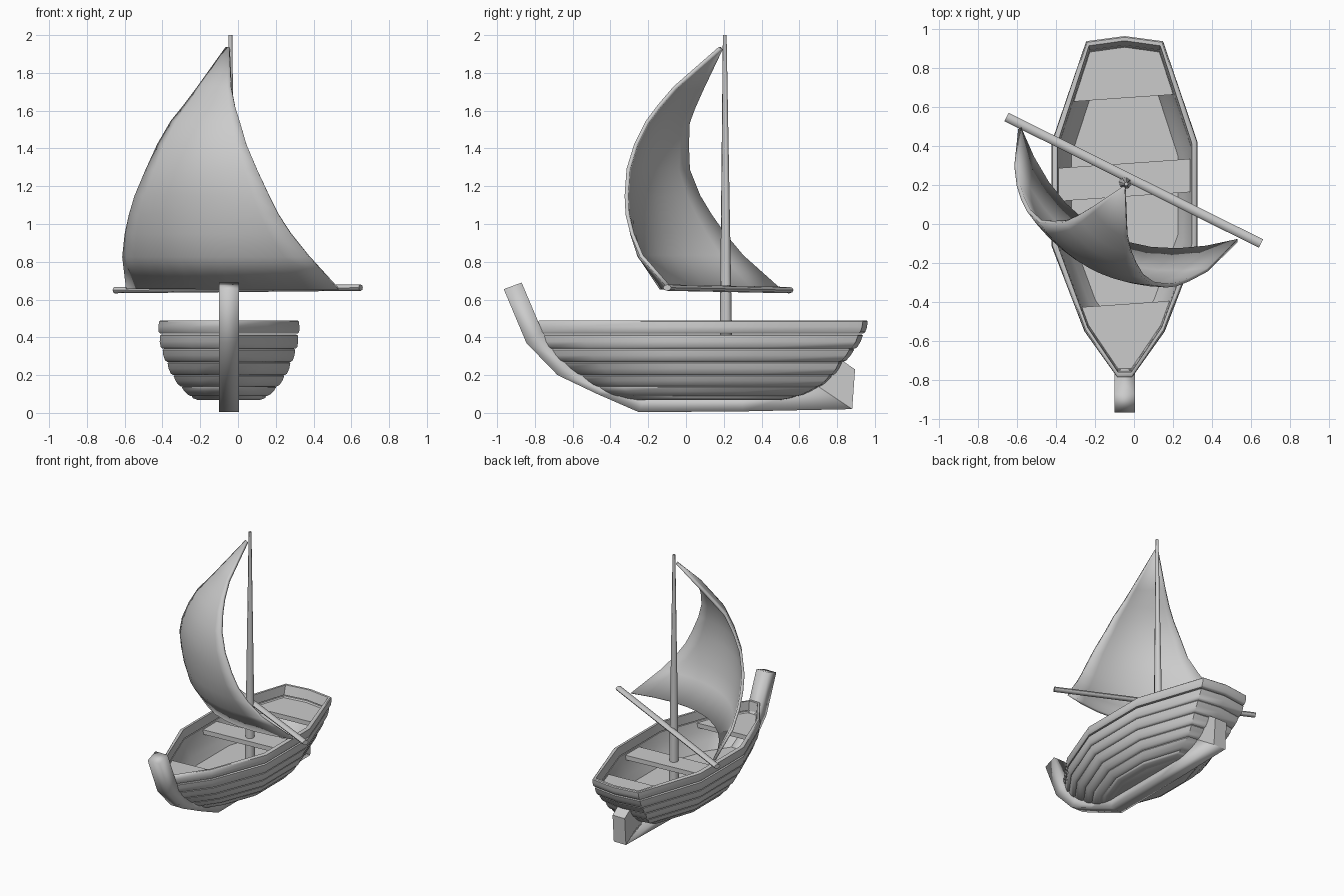
import bpy
import bmesh
from mathutils import Vector

cube = bpy.data.objects.get("Cube")
if cube:
    bpy.data.objects.remove(cube, do_unlink=True)

grey = bpy.data.materials.new("plain grey")
grey.use_nodes = True
COLOUR = (0.6, 0.6, 0.6, 1)
grey.diffuse_color = COLOUR
grey.node_tree.nodes["Principled BSDF"].inputs["Base Color"].default_value = COLOUR

CENTRE = -0.048   # the hull sits a little off the axis


def finish(name, bm, angle=0.7):
    """Turn a bmesh into a smooth-shaded grey object."""
    bmesh.ops.recalc_face_normals(bm, faces=bm.faces)
    mesh = bpy.data.meshes.new(name)
    bm.to_mesh(mesh)
    bm.free()
    mesh.materials.append(grey)
    obj = bpy.data.objects.new(name, mesh)
    bpy.context.collection.objects.link(obj)
    bpy.ops.object.select_all(action='DESELECT')
    obj.select_set(True)
    bpy.context.view_layer.objects.active = obj
    bpy.ops.object.shade_smooth_by_angle(angle=angle)
    return obj


def loft(rings, around=True, along=False, caps=False):
    """Skin a list of equal-length point rings."""
    bm = bmesh.new()
    rows = [[bm.verts.new(p) for p in ring] for ring in rings]
    count = len(rows[0])
    pairs = list(zip(rows, rows[1:]))
    if along:
        pairs.append((rows[-1], rows[0]))
    for a, b in pairs:
        for i in range(count if around else count - 1):
            j = (i + 1) % count
            bm.faces.new((a[i], a[j], b[j], b[i]))
    if caps:
        bm.faces.new(rows[0])
        bm.faces.new(rows[-1])
    return bm


# Hull levels: height, half width, bow y, stern y
LEVELS = [(0.068, 0.16, -0.3, 0.5), (0.09, 0.2, -0.41, 0.6), (0.14, 0.25, -0.5, 0.71),
          (0.2, 0.292, -0.58, 0.78), (0.27, 0.323, -0.67, 0.83), (0.34, 0.348, -0.73, 0.89),
          (0.415, 0.361, -0.77, 0.935), (0.49, 0.366, -0.78, 0.96)]
# Half outline: width fraction, length fraction
OUTLINE = [(0.1, 0), (0.55, 0.135), (1, 0.385), (1, 0.69), (0.53, 0.985), (0, 1)]


def hull_ring(z, out=0.0):
    """Plan outline of the hull at height z, pushed outwards by out."""
    lo, hi = next((a, b) for a, b in zip(LEVELS, LEVELS[1:]) if z <= b[0])
    t = (z - lo[0]) / (hi[0] - lo[0])
    w, bow, stern = (a + (b - a) * t for a, b in zip(lo[1:], hi[1:]))
    w, bow, stern = w + out, bow - out, stern + out
    half = [(w * x, bow + (stern - bow) * y) for x, y in OUTLINE]
    full = half + [(-x, y) for x, y in half[-2::-1]]
    return [(CENTRE + x, y, z) for x, y in full]


def strake(name, low, high, out):
    """One overlapping plank band around the hull."""
    mid = (low + high) / 2
    section = [(low, out * 0.3), (low + 0.008, out), (mid, out), (high - 0.006, out * 0.4),
               (high, -0.004), (high, -0.022), (low, -0.022)]
    return finish(name, loft([hull_ring(z, d) for z, d in section], along=True))


for i, (a, b) in enumerate(zip(LEVELS[:-2], LEVELS[1:-1])):
    strake("strake_%d" % (i + 1), a[0], b[0], 0.012)
strake("top_rail", 0.421, 0.49, 0.01)


def slab(name, z, thick, cuts=()):
    """Board filling the hull at height z, trimmed by slanted cuts (y, side)."""
    bm = loft([hull_ring(z - thick, -0.012), hull_ring(z, -0.012)], caps=True)
    for y, side in cuts:
        bmesh.ops.bisect_plane(bm, geom=bm.verts[:] + bm.edges[:] + bm.faces[:],
                               plane_co=(CENTRE, y, z),
                               plane_no=Vector((-0.07, 1, 0)) * side, clear_outer=True)
        bmesh.ops.holes_fill(bm, edges=[e for e in bm.edges if e.is_boundary])
    return finish(name, bm)


# Bottom, smooth inner lining with the floor, benches
slab("hull_bottom", 0.09, 0.02)
lining = loft([hull_ring(z, -0.024) for z in (0.21, 0.27, 0.34, 0.412)])
floor = loft([hull_ring(z, -0.024) for z in (0.19, 0.21)], caps=True)
finish("hull_lining", lining, 2)
finish("floor", floor, 0.7)
slab("stern_bench", 0.405, 0.035, [(0.645, -1)])
slab("mast_bench", 0.405, 0.035, [(0.14, -1), (0.31, 1)])
slab("bow_bench", 0.405, 0.035, [(-0.41, 1)])

# Stem, keel and skeg in one curved timber: (y, z) outer edge, then inner edge
OUTER = [(-0.965, 0.655), (-0.845, 0.37), (-0.68, 0.2), (-0.47, 0.1), (-0.25, 0.004),
         (0.3, 0.008), (0.88, 0.02)]
INNER = [(-0.87, 0.69), (-0.76, 0.43), (-0.62, 0.26), (-0.43, 0.13), (-0.22, 0.09),
         (0.3, 0.09), (0.7, 0.14)]
HALF = 0.052
rings = [[(CENTRE - HALF, *o), (CENTRE + HALF, *o), (CENTRE + HALF, *n), (CENTRE - HALF, *n)]
         for o, n in zip(OUTER, INNER)]
finish("keel_and_stem", loft(rings, caps=True), 2)
skeg = [(0.66, 0.1), (0.88, 0.02), (0.895, 0.23), (0.83, 0.275)]
finish("skeg", loft([[(CENTRE + s * HALF, y, z) for y, z in skeg] for s in (-1, 1)], caps=True))


def spar(name, start, end, r_start, r_end, flat=1.0):
    """Tapered pole between two points, optionally flattened in height."""
    a, b = Vector(start), Vector(end)
    bm = bmesh.new()
    bmesh.ops.create_cone(bm, cap_ends=True, segments=8, radius1=r_start,
                          radius2=r_end, depth=(b - a).length)
    turn = (b - a).to_track_quat('Z', 'Y')
    for v in bm.verts:
        v.co.y *= flat
        v.co = turn @ v.co + (a + b) / 2
    return finish(name, bm, 0.9)


spar("mast", (-0.045, 0.212, 0.2), (-0.04, 0.205, 2), 0.036, 0.01)
spar("boom", (-0.653, 0.548, 0.65), (0.65, -0.1, 0.663), 0.024, 0.024, 0.7)

# Sail rows from head to foot: height, left edge, right edge, belly depth
SAIL = [(1.93, (-0.06, 0.19), (-0.045, 0.18), 0), (1.72, (-0.21, 0.09), (-0.035, -0.06), 0.025),
        (1.62, (-0.285, 0.045), (-0.015, -0.145), 0.035),
        (1.54, (-0.35, 0.015), (0.01, -0.205), 0.048),
        (1.42, (-0.42, 0.01), (0.045, -0.265), 0.063),
        (1.29, (-0.48, 0.015), (0.1, -0.305), 0.08),
        (1.15, (-0.54, 0.07), (0.165, -0.315), 0.1),
        (1.05, (-0.57, 0.13), (0.215, -0.31), 0.12),
        (0.95, (-0.592, 0.2), (0.28, -0.285), 0.155),
        (0.83, (-0.605, 0.3), (0.375, -0.235), 0.205),
        (0.66, (-0.585, 0.49), (0.53, -0.085), 0.285)]
BELLY = Vector((-0.45, -0.89))
STEPS = 10
rows = []
for z, left, right, depth in SAIL:
    a, b = Vector(left), Vector(right)
    control = (a + b) / 2 + BELLY * depth * 2
    row = []
    for i in range(STEPS + 1):
        t = i / STEPS
        p = a * (1 - t) ** 2 + control * 2 * t * (1 - t) + b * t ** 2
        row.append((p.x, p.y, z))
    rows.append(row)
sail = finish("sail", loft(rows, around=False), 1.2)
cloth = sail.modifiers.new("cloth thickness", 'SOLIDIFY')
cloth.thickness = 0.02
cloth.offset = 0
